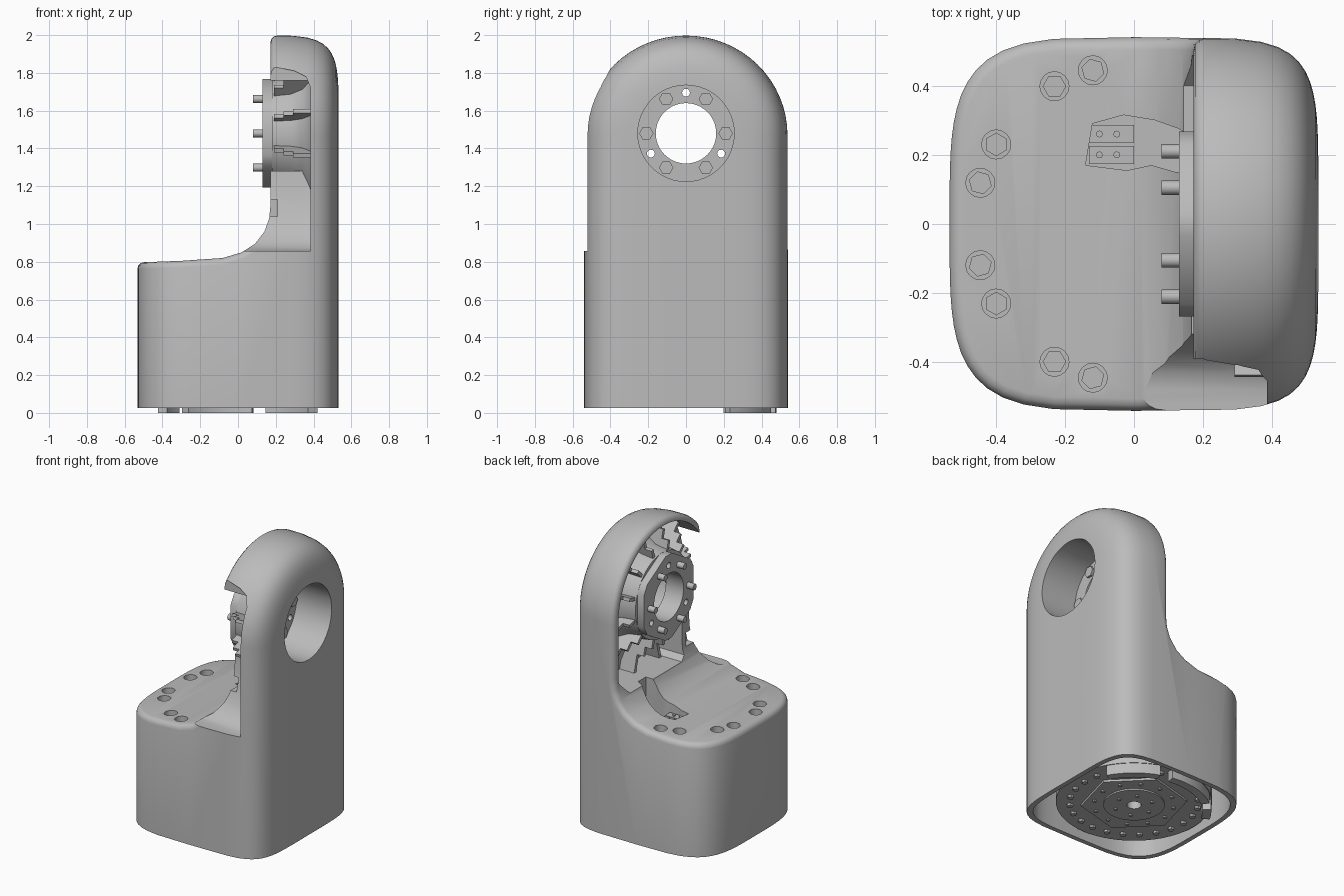
import bpy, bmesh, math
from mathutils import Matrix

old = bpy.data.objects.get("Cube")
if old:
    bpy.data.objects.remove(old, do_unlink=True)

GREY = (0.5, 0.5, 0.5, 1)
grey = bpy.data.materials.new("light grey")
grey.use_nodes = True
grey.diffuse_color = GREY
grey.node_tree.nodes["Principled BSDF"].inputs["Base Color"].default_value = GREY

HX, HY = 0.533, 0.54   # plan half sizes
HUB = 1.47             # centre height of the arch
AXIS = 1.48            # height of the hub axis


def finish(name, bm):
    bmesh.ops.recalc_face_normals(bm, faces=bm.faces)
    me = bpy.data.meshes.new(name)
    bm.to_mesh(me)
    bm.free()
    me.materials.append(grey)
    ob = bpy.data.objects.new(name, me)
    bpy.context.collection.objects.link(ob)
    return ob


def loft(name, rings):
    """Skin closed rings of 3D points and cap both ends."""
    bm = bmesh.new()
    loops = [[bm.verts.new(p) for p in ring] for ring in rings]
    for r0, r1 in zip(loops, loops[1:]):
        for i in range(len(r0)):
            j = (i + 1) % len(r0)
            bm.faces.new((r0[i], r0[j], r1[j], r1[i]))
    bm.faces.new(loops[0])
    bm.faces.new(loops[-1])
    return finish(name, bm)


def prism(name, pts, axis, lo, hi):
    """Extrude a 2D outline along an axis."""
    place = {"x": lambda a, b, c: (c, a, b),
             "y": lambda a, b, c: (a, c, b),
             "z": lambda a, b, c: (a, b, c)}[axis]
    return loft(name, [[place(a, b, c) for a, b in pts] for c in (lo, hi)])


def circle(a, b, r, n=32, start=0.0):
    return [(a + r * math.cos(start + math.tau * i / n),
             b + r * math.sin(start + math.tau * i / n)) for i in range(n)]


def box(name, x, y, z):
    return prism(name, [(x[0], y[0]), (x[1], y[0]), (x[1], y[1]), (x[0], y[1])], "z", *z)


def activate(ob):
    bpy.ops.object.select_all(action="DESELECT")
    ob.select_set(True)
    bpy.context.view_layer.objects.active = ob


def cut(target, *cutters):
    for c in cutters:
        mod = target.modifiers.new("cut", "BOOLEAN")
        mod.operation, mod.solver, mod.object = "DIFFERENCE", "EXACT", c
        activate(target)
        bpy.ops.object.modifier_apply(modifier=mod.name)
        bpy.data.objects.remove(c, do_unlink=True)


def smooth(ob, angle=35):
    activate(ob)
    bpy.ops.object.shade_smooth_by_angle(angle=math.radians(angle))


def plan(t):
    """Rounded square, fuller on the upright side."""
    c, s = math.cos(t), math.sin(t)
    power = 2 / 5.5 if c > 0 else 2 / 4
    return (HX * math.copysign(abs(c) ** power, c), HY * math.copysign(abs(s) ** power, s))


# Housing: rounded-square plan, with an arched top swept around the hub axis
N = 16
half = [(i / N) ** 2 * math.pi / 2 for i in range(1, N + 1)]
rings = []
for t in half + [math.pi - t for t in reversed(half[:-1])]:
    x, w = plan(t)
    arc = [math.pi * k / 32 for k in range(33)]
    rings.append([(x, w, 0.025)]
                 + [(x, w * math.cos(a), HUB + (2 - HUB) / HY * w * math.sin(a)) for a in arc]
                 + [(x, -w, 0.025)])
housing = loft("housing", rings)

# Step that leaves the low base and the tall upright, joined by a fillet
step = [(-0.7, 0.79), (-0.3, 0.805), (-0.08, 0.82), (0.02, 0.85), (0.09, 0.895),
        (0.14, 0.96), (0.165, 1.03), (0.172, 1.1), (0.172, 2.2), (-0.7, 2.2)]
cut(housing, prism("step_cutter", step, "y", -0.8, 0.8))

# Round the whole edge left by the step
bm = bmesh.new()
bm.from_mesh(housing.data)
rim = [e for e in bm.edges if len(e.link_faces) == 2
       and e.calc_face_angle(0) > math.radians(50)
       and all(v.co.z > 0.7 and v.co.x < 0.18 for v in e.verts)]
bmesh.ops.bevel(bm, geom=rim, offset=0.035, segments=3, profile=0.5,
                affect="EDGES", clamp_overlap=False)
bm.to_mesh(housing.data)
bm.free()

# Ribbed cavity on the inner face of the upright
R = 0.487
arch = [(R * math.cos(math.pi * k / 28), HUB + R * math.sin(math.pi * k / 28)) for k in range(29)]
arch += [(-R, 1.28), (-0.2, 1.28), (-0.2, 1.0), (-0.16, 0.97), (0.4, 0.97), (R, 1.06)]
# Open front corner: window through the rim, and a swept hollow beneath it
window = [(-0.1, 1.26), (0.385, 1.26), (0.385, 1.72), (0.36, 1.78),
          (0.3, 1.81), (0.2, 1.83), (0.1, 1.88), (-0.1, 1.88)]
hollow = [(-0.8, 0.855), (-0.48, 0.857), (-0.43, 0.872), (-0.385, 0.91), (-0.345, 0.97),
          (-0.31, 1.06), (-0.285, 1.16), (-0.275, 1.28), (-0.8, 1.28)]
cut(housing,
    prism("cavity_cutter", arch, "x", 0.05, 0.40),
    prism("window_cutter", window, "y", -0.8, -0.39),
    prism("hollow_cutter", hollow, "x", -0.1, 0.385),
    prism("bore_cutter", circle(0, AXIS, 0.255, 48), "x", 0.265, 0.7),
    box("notch_cutter", (0.1, 0.21), (-0.5, -0.24), (1.04, 1.13)))

# Hollow underside and cable slot in the base
pocket = [(x * 0.94, y * 0.94) for x, y in (plan(math.tau * i / 72) for i in range(72))]
slot = [(-0.14, 0.17), (-0.02, 0.155), (0.05, 0.17), (0.12, 0.15), (0.2, 0.15),
        (0.2, 0.23), (0.13, 0.275), (0.06, 0.3), (-0.03, 0.315), (-0.12, 0.29)]
cut(housing,
    prism("underside_cutter", pocket, "z", -0.1, 0.3),
    prism("slot_cutter", slot, "z", 0.74, 1.1))

# Screw wells around the base top
for i, deg in enumerate((105, 120, 150, 165, 195, 210, 240, 255)):
    a = math.radians(deg)
    x, y = 0.46 * math.cos(a), 0.46 * math.sin(a)
    cut(housing, prism("well_cutter", circle(x, y, 0.042, 16), "z", 0.7, 0.9))
    prism(f"base_screw_{i}", circle(x, y, 0.034, 6, a), "z", 0.69, 0.75)
smooth(housing)

# Hub: flared barrel and hexagonal flange with through holes
flare = [(0.18, 0.29), (0.28, 0.305), (0.34, 0.34), (0.38, 0.40), (0.402, 0.48)]
barrel = loft("hub_barrel", [[(x, y, z) for y, z in circle(0, AXIS, r, 48)] for x, r in flare])
cut(barrel, prism("barrel_cutter", circle(0, AXIS, 0.255, 48), "x", 0.265, 0.6))
hexagon = []
for k in range(6):
    a = math.pi / 2 + k * math.pi / 3
    for d in (-0.12, 0.12):
        hexagon.append((0.29 * math.cos(a + d), AXIS + 0.29 * math.sin(a + d)))
flange = prism("hub_flange", hexagon, "x", 0.13, 0.2)
for ob in (barrel, flange):
    cut(ob, prism("hole_cutter", circle(0, AXIS, 0.16, 48), "x", 0, 0.5))
    for k in range(3):
        a = math.pi / 2 + k * math.tau / 3
        y, z = 0.215 * math.cos(a), AXIS + 0.215 * math.sin(a)
        cut(ob, prism("pin_cutter", circle(y, z, 0.021, 12), "x", 0, 0.5))
    smooth(ob)
for k in range(6):
    a = k * math.pi / 3
    y, z = 0.21 * math.cos(a), AXIS + 0.21 * math.sin(a)
    smooth(prism(f"hub_screw_{k}", circle(y, z, 0.021, 12), "x", 0.08, 0.15))
    prism(f"hub_screw_head_{k}", circle(y, z, 0.038, 6), "x", 0.25, 0.28)

# Stepped ribs radiating from the hub
for deg in [15 + 30 * k for k in range(12) if k != 7]:
    end = 0.53 if 240 < deg < 320 else 0.455 if 160 < deg < 200 else 0.487
    outline = [(0.27, 0.402), (0.27, 0.19), (0.35, 0.19), (0.35, 0.24), (0.41, 0.24),
               (0.41, 0.29), (end, 0.29), (end, 0.402)]
    rib = prism(f"rib_{deg}", [(x, r) for r, x in outline], "y", -0.011, 0.011)
    rib.data.transform(Matrix.Translation((0, 0, AXIS))
                       @ Matrix.Rotation(math.radians(deg - 90), 4, "X"))

# Connectors in the cable slot
for i, y in enumerate((0.2, 0.26)):
    box(f"connector_{i}", (-0.13, -0.0), (y - 0.026, y + 0.026), (0.72, 0.79))
    for x in (-0.1, -0.05):
        prism("connector_pin", circle(x, y, 0.01, 8), "z", 0.78, 0.8)

# Drive unit under the base
drive = prism("drive_ring", circle(0, 0, 0.485, 64), "z", 0.07, 0.2)
plate = prism("drive_plate", circle(0, 0, 0.33, 6, 0.26), "z", 0.055, 0.15)
rotor = prism("drive_rotor", circle(0, 0, 0.19, 48), "z", 0.045, 0.12)
for ob in (drive, plate, rotor):
    cut(ob, prism("shaft_cutter", circle(0, 0, 0.045, 24), "z", 0, 0.3))
    smooth(ob)
for name, count, r, size, z in (("ring_bolt", 24, 0.40, 0.02, 0.055),
                                ("plate_bolt", 12, 0.25, 0.013, 0.045),
                                ("rotor_bolt", 6, 0.12, 0.012, 0.035)):
    for k in range(count):
        a = math.tau * k / count
        prism(f"{name}_{k}", circle(r * math.cos(a), r * math.sin(a), size, 6), "z", z, 0.11)

# Curved stop blocks that reach the ground
for i, (a0, a1) in enumerate(((29, 70), (80, 128), (137, 152))):
    arc = [math.radians(a0 + (a1 - a0) * k / 8) for k in range(9)]
    outline = [(0.48 * math.cos(a), 0.48 * math.sin(a)) for a in arc]
    outline += [(0.425 * math.cos(a), 0.425 * math.sin(a)) for a in reversed(arc)]
    smooth(prism(f"stop_block_{i}", outline, "z", 0, 0.12))
